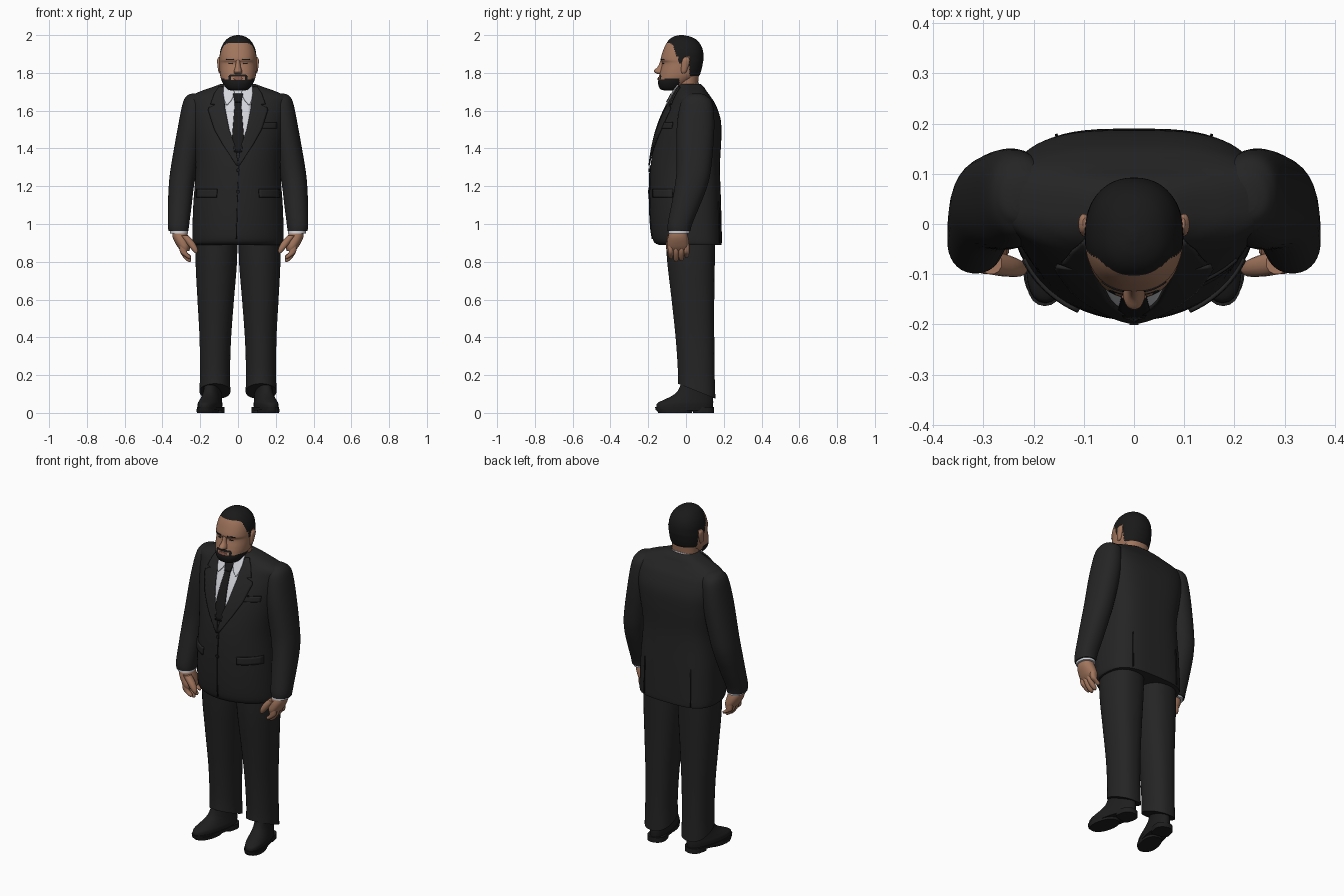
import bpy, bmesh, math
from mathutils import Vector, Matrix
from mathutils.bvhtree import BVHTree


def material(name, r, g, b):
    m = bpy.data.materials.new(name)
    m.diffuse_color = (r, g, b, 1)
    return m


SUIT = material("suit black", .018, .018, .018)
SEAM = material("seam dark", .010, .010, .010)
SHIRT = material("shirt white", .66, .67, .72)
TIE = material("tie black", .010, .010, .011)
SKIN = material("skin", .36, .18, .11)
HAIR = material("hair black", .010, .010, .010)
LIPS = material("lips", .24, .095, .065)
SHOE = material("shoe leather", .013, .013, .013)


def finish(bm, name, mats, mirror=False, angle=45, thickness=0):
    bmesh.ops.recalc_face_normals(bm, faces=bm.faces)
    me = bpy.data.meshes.new(name)
    bm.to_mesh(me)
    bm.free()
    ob = bpy.data.objects.new(name, me)
    bpy.context.collection.objects.link(ob)
    for m in mats:
        me.materials.append(m)
    bpy.ops.object.select_all(action='DESELECT')
    ob.select_set(True)
    bpy.context.view_layer.objects.active = ob
    bpy.ops.object.shade_smooth_by_angle(angle=math.radians(angle))
    if thickness:
        s = ob.modifiers.new("thickness", 'SOLIDIFY')
        s.thickness, s.offset = thickness, 0
    if mirror:
        ob.modifiers.new("mirror", 'MIRROR')
    return ob


def spow(v, e):
    return math.copysign(abs(v) ** e, v)


def loft(name, rings, mats, n=32, steps=6, front=2.2, back=2.2, tilt=(0, 0),
         spin=0, mirror=False, rule=None, angle=45):
    """Smooth skin through rings (z, centre x, half width, front y, back y).
    tilt slopes the first and last ring; front/back are superellipse powers."""
    bm = bmesh.new()
    pts = [rings[0]] + list(rings) + [rings[-1]]
    rows = []
    for i in range(len(rings) - 1):
        for s in range(steps + (i == len(rings) - 2)):
            t = s / steps
            p = [.5 * (2*b + (c-a)*t + (2*a-5*b+4*c-d)*t*t + (3*b-a-3*c+d)*t**3)
                 for a, b, c, d in zip(*pts[i:i + 4])]
            u = (i + t) / (len(rings) - 1)
            rows.append((p, tilt[0] * (1-u)**4 + tilt[1] * u**4))
    turn = Matrix.Rotation(spin, 3, 'Z')
    loops = []
    for (z, cx, rx, yf, yb), tl in rows:
        cy, ry, loop = (yf + yb) / 2, (yb - yf) / 2, []
        for k in range(n):
            a = 2 * math.pi * (k + .5) / n
            e = 2 / (back if math.sin(a) > 0 else front)
            x, y = rx * spow(math.cos(a), e), cy + ry * spow(math.sin(a), e)
            v = turn @ Vector((x, y, z + tl * (y - cy)))
            loop.append(bm.verts.new((v.x + cx, v.y, v.z)))
        loops.append(loop)
    for lo, hi in zip(loops, loops[1:]):
        for k in range(n):
            bm.faces.new((lo[k], lo[(k+1) % n], hi[(k+1) % n], hi[k]))
    bm.faces.new(loops[0])
    bm.faces.new(loops[-1])
    if rule:
        for f in bm.faces:
            f.material_index = rule(f.calc_center_median())
    return finish(bm, name, mats, mirror, angle)


def surface(ob):
    bm = bmesh.new()
    bm.from_mesh(ob.data)
    return BVHTree.FromBMesh(bm)


def patch(name, tree, rows, mat, lift=.004, mirror=False, side=-1, thick=.006, cols=8):
    """Thin plate draped on a surface; rows are (z, left x, right x)."""
    bm = bmesh.new()
    fine = []
    for a, b in zip(rows, rows[1:]):
        fine += [[p + (q-p) * s / 4 for p, q in zip(a, b)] for s in range(4)]
    fine.append(rows[-1])
    grid = []
    for z, x0, x1 in fine:
        line = []
        for c in range(cols + 1):
            o = Vector((x0 + (x1-x0) * c / cols, side, z))
            hit = tree.ray_cast(o, Vector((0, -side, 0)))[0] or tree.find_nearest(o)[0]
            line.append(bm.verts.new((hit.x, hit.y + side * lift, hit.z)))
        grid.append(line)
    for p, q in zip(grid, grid[1:]):
        for c in range(cols):
            bm.faces.new((p[c], p[c+1], q[c+1], q[c]))
    return finish(bm, name, [mat], mirror, 45, thick)


# Jacket body
torso = loft("jacket", [
    (.89, 0, .235, -.145, .188), (.925, 0, .242, -.178, .19), (1.1, 0, .237, -.192, .186),
    (1.3, 0, .224, -.188, .18), (1.45, 0, .238, -.163, .187), (1.55, 0, .252, -.132, .184),
    (1.63, 0, .262, -.095, .158), (1.672, 0, .258, -.072, .132), (1.702, 0, .20, -.057, .11),
    (1.725, 0, .135, -.048, .095), (1.742, 0, .09, -.045, .078)],
    [SUIT], n=64, front=1.95, back=3.2)
skin = surface(torso)

# Sleeves, shirt cuffs and trousers
loft("sleeve", [
    (1.69, .215, .03, .02, .085), (1.678, .222, .05, 0, .11), (1.635, .232, .062, -.03, .142),
    (1.5, .25, .071, -.05, .15), (1.3, .285, .071, -.05, .134), (1.2, .30, .067, -.06, .113),
    (1.1, .308, .063, -.078, .075), (1.0, .315, .057, -.097, .033), (.962, .315, .053, -.097, .024)],
    [SUIT], mirror=True)
loft("shirt_cuff", [(.98, .314, .048, -.094, .02), (.95, .312, .047, -.094, .018)],
     [SHIRT], steps=1, mirror=True)
loft("trouser_leg", [
    (.95, .113, .11, -.11, .155), (.8, .115, .11, -.10, .153), (.6, .118, .097, -.077, .15),
    (.4, .12, .084, -.056, .15), (.22, .122, .08, -.044, .152), (.115, .122, .082, -.044, .156)],
    [SUIT], tilt=(0, -.4), front=2, back=2.4, mirror=True)

# Shoes: sole, heel and upper, toes turned out
turn_out = math.radians(13)
loft("shoe_sole", [(.012, .147, .056, -.163, .147), (.03, .147, .058, -.167, .15)],
     [SHOE], steps=1, spin=turn_out, mirror=True)
loft("shoe_heel", [(0, .147, .052, .045, .15), (.03, .147, .052, .045, .15)],
     [SHOE], steps=1, front=5, spin=turn_out, mirror=True)
loft("shoe_tread", [(0, .147, .054, -.15, .03), (.02, .147, .056, -.16, .04)],
     [SHOE], steps=1, spin=turn_out, mirror=True)
loft("shoe_upper", [
    (.028, .147, .055, -.161, .145), (.05, .147, .055, -.156, .147), (.067, .147, .051, -.125, .147),
    (.088, .147, .046, -.08, .145), (.115, .147, .042, -.045, .142), (.17, .147, .036, -.02, .13)],
    [SHOE], spin=turn_out, mirror=True)

# Hands
loft("palm", [
    (.975, .313, .035, -.082, -.002), (.93, .304, .042, -.096, .012), (.885, .288, .036, -.10, .018),
    (.858, .28, .022, -.092, .012)], [SKIN], mirror=True)
for i, tip in enumerate((.815, .80, .804, .822)):
    y = -.081 + .028 * i
    loft("finger", [
        (.885, .292, .02, y - .016, y + .016), (.85, .288, .019, y - .015, y + .015),
        (tip + .012, .265, .016, y - .013, y + .013), (tip, .257, .006, y - .006, y + .006)],
        [SKIN], n=12, steps=3, mirror=True)
loft("thumb", [
    (.94, .285, .022, -.10, -.055), (.905, .255, .024, -.105, -.062), (.87, .232, .019, -.105, -.072),
    (.847, .222, .008, -.098, -.082)], [SKIN], n=12, steps=3, mirror=True)

# Shirt front, tie, collar, lapels
patch("shirt_front", skin, [(1.73, -.055, .055), (1.65, -.072, .072), (1.55, -.066, .066),
                            (1.47, -.045, .045), (1.40, -.012, .012)], SHIRT, .002)
patch("tie", skin, [(1.685, -.024, .024), (1.64, -.017, .017), (1.60, -.02, .02),
                    (1.46, -.031, .031), (1.38, -.02, .02)], TIE, .009)
patch("tie_knot", skin, [(1.69, -.027, .027), (1.645, -.018, .018)], TIE, .015, thick=.008)
patch("collar_wing", skin, [(1.735, .025, .075), (1.69, .018, .078), (1.655, .035, .072),
                            (1.63, .056, .062)], SHIRT, .013, True)
patch("lapel", skin, [(1.725, .078, .10), (1.69, .075, .125), (1.635, .07, .145),
                      (1.632, .07, .118), (1.615, .069, .155), (1.60, .066, .157),
                      (1.5, .046, .125), (1.42, .018, .08), (1.31, -.004, .008)],
      SUIT, .008, True, thick=.008)
loft("shirt_collar", [(1.685, 0, .082, -.068, .074), (1.727, 0, .08, -.06, .07)],
     [SHIRT], steps=2, tilt=(.35, .35))

# Jacket pockets, buttons, front edge and back vents
patch("pocket_flap", skin, [(1.185, .11, .218), (1.14, .113, .22)], SUIT, .005, True, thick=.008)
patch("breast_pocket", skin, [(1.535, .118, .205), (1.505, .118, .203)], SUIT, .004)
patch("breast_pocket_seam", skin, [(1.539, .118, .205), (1.534, .118, .205)], SEAM, .005)
patch("jacket_front_edge", skin, [(1.31, .002, .006), (1.1, -.006, -.002), (.92, -.012, -.006)],
      SEAM, .002, cols=2)
patch("jacket_vent", skin, [(1.12, .15, .153), (.9, .152, .157)], SEAM, .002, True, 1, cols=2)
for z in (1.285, 1.17):
    patch("button", skin, [(z + .009, -.004, .004), (z + .004, -.009, .009),
                           (z - .004, -.009, .009), (z - .009, -.004, .004)], SEAM, .006)

# Neck and head
loft("neck", [(1.66, 0, .078, -.05, .062), (1.74, 0, .076, -.055, .064),
              (1.82, 0, .08, -.06, .072)], [SKIN])


def head_colour(c):
    x = abs(c.x)
    crown = c.z > 1.957 - .3 * max(0, x - .05)
    sides = c.z > 1.885 and c.y > -.05 - .3 * (c.z - 1.885)
    sideburn = c.z > 1.85 and -.04 < c.y < 0
    nape = c.y > .018 and c.z > 1.785 - .1 * (c.y - .02)
    beard = c.y < -.035 and c.z < 1.762 + .15 * max(0, x - .03)
    moustache = c.y < -.1 and 1.78 < c.z < 1.792 and x < .045
    goatee = c.y < -.08 and .036 < x < .05 and c.z < 1.79
    return int(crown or sides or sideburn or nape or beard or moustache or goatee)


head = loft("head", [
    (1.707, 0, .035, -.115, -.05), (1.715, 0, .058, -.137, -.025), (1.745, 0, .08, -.148, .02),
    (1.78, 0, .093, -.143, .066), (1.81, 0, .097, -.136, .08), (1.85, 0, .098, -.126, .089),
    (1.872, 0, .098, -.134, .092), (1.91, 0, .095, -.124, .091), (1.945, 0, .084, -.11, .08),
    (1.975, 0, .063, -.09, .056), (1.992, 0, .037, -.065, .022), (2.0, 0, .008, -.035, -.015)],
    [SKIN, HAIR], n=112, steps=10, front=2.3, back=2.2, rule=head_colour, angle=60)
face = surface(head)

# Face details
loft("nose", [(1.868, 0, .011, -.135, -.10), (1.835, 0, .014, -.148, -.10),
              (1.812, 0, .021, -.17, -.10), (1.80, 0, .022, -.163, -.10),
              (1.794, 0, .014, -.148, -.10)], [SKIN], n=24, steps=4)
loft("ear", [(1.798, .092, .006, -.022, -.004), (1.81, .095, .010, -.026, .004),
             (1.85, .099, .011, -.024, .018), (1.872, .10, .010, -.018, .02),
             (1.884, .097, .005, -.008, .012)], [SKIN], n=16, steps=4, mirror=True)
patch("eyebrow", face, [(1.874, .022, .06), (1.869, .02, .064)], HAIR, .001, True, thick=.004)
patch("eye", face, [(1.852, .03, .048), (1.847, .027, .051)], SEAM, .001, True, thick=.003)
patch("lips", face, [(1.777, -.018, .018), (1.770, -.025, .025), (1.762, -.014, .014)],
      LIPS, .002)
